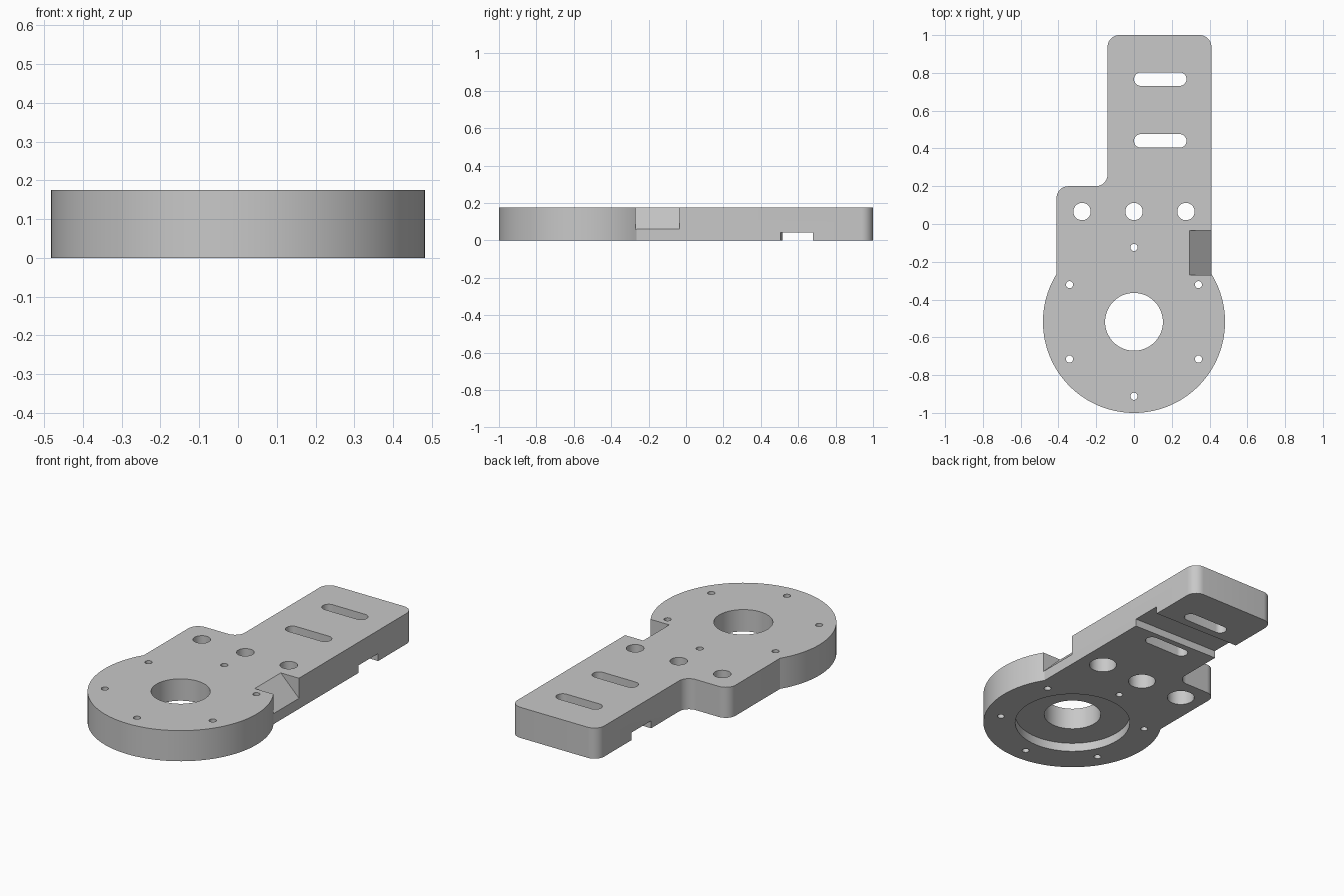
import bpy, bmesh, math
from mathutils import Vector

cube = bpy.data.objects.get("Cube")
if cube:
    bpy.data.objects.remove(cube, do_unlink=True)

HEIGHT = 0.175
HUB_Y, HUB_R = -0.518, 0.482
SIDE, ARM_LEFT, SHOULDER_Y = 0.41, -0.14, 0.2
CORNER = 0.062

grey = bpy.data.materials.new("plain grey")
grey.use_nodes = True
colour = (0.58, 0.58, 0.58, 1)
grey.diffuse_color = colour
grey.node_tree.nodes["Principled BSDF"].inputs["Base Color"].default_value = colour


def arc(cx, cy, r, start, end, steps):
    angles = [math.radians(start + (end - start) * i / steps) for i in range(steps + 1)]
    return [(cx + r * math.cos(a), cy + r * math.sin(a)) for a in angles]


def prism(name, points, direction):
    """Solid made by sweeping a flat polygon along a direction."""
    bm = bmesh.new()
    face = bm.faces.new([bm.verts.new(p) for p in points])
    result = bmesh.ops.extrude_face_region(bm, geom=[face])
    moved = [g for g in result["geom"] if isinstance(g, bmesh.types.BMVert)]
    bmesh.ops.translate(bm, verts=moved, vec=Vector(direction))
    bmesh.ops.recalc_face_normals(bm, faces=bm.faces)
    mesh = bpy.data.meshes.new(name)
    bm.to_mesh(mesh)
    bm.free()
    mesh.materials.append(grey)
    obj = bpy.data.objects.new(name, mesh)
    bpy.context.collection.objects.link(obj)
    return obj


def upright(name, outline, bottom, top):
    return prism(name, [(x, y, bottom) for x, y in outline], (0, 0, top - bottom))


def cut(cutter):
    cutter.hide_render = True
    mod = plate.modifiers.new("cut", 'BOOLEAN')
    mod.operation, mod.solver, mod.object = 'DIFFERENCE', 'EXACT', cutter
    bpy.ops.object.modifier_apply(modifier=mod.name)
    bpy.data.objects.remove(cutter, do_unlink=True)


def bore(x, y, r, bottom=-0.1, top=0.3, sides=32):
    cut(upright("bore", arc(x, y, r, 0, 360, sides)[:-1], bottom, top))


# Plate outline: round hub, offset shoulder and long arm
join = math.degrees(math.acos(SIDE / HUB_R))
outline = arc(0, HUB_Y, HUB_R, -180 - join, join, 96)[::1]
outline = arc(0, HUB_Y, HUB_R, 180 - join, 360 + join, 96)
outline += arc(SIDE - CORNER, 1 - CORNER, CORNER, 0, 90, 10)
outline += arc(ARM_LEFT + CORNER, 1 - CORNER, CORNER, 90, 180, 10)
outline += arc(ARM_LEFT - CORNER, SHOULDER_Y + CORNER, CORNER, 0, -90, 10)
outline += arc(-SIDE + CORNER, SHOULDER_Y - CORNER, CORNER, 90, 180, 10)
plate = upright("mounting_plate", outline, 0, HEIGHT)
bpy.context.view_layer.objects.active = plate
plate.select_set(True)

# Hub: centre hole, round recess underneath and ring of small holes
bore(0, HUB_Y, 0.153, sides=64)
bore(0, HUB_Y, 0.31, top=0.05, sides=96)
for i in range(6):
    a = math.radians(30 + 60 * i)
    bore(0.394 * math.cos(a), HUB_Y + 0.394 * math.sin(a), 0.019, sides=24)

# Row of three bolt holes, widened from below
for x in (-0.275, 0, 0.275):
    bore(x, 0.066, 0.046)
    bore(x, 0.066, 0.073, top=0.12, sides=40)

# Adjustment slots in the arm
for y in (0.44, 0.767):
    r = 0.036
    slot = arc(0.278 - r, y, r, -90, 90, 14) + arc(r, y, r, 90, 270, 14)
    cut(upright("slot", slot, -0.1, 0.3))

# Shallow, slightly skewed channel across the underside of the arm
cut(upright("channel", [(-0.24, 0.517), (0.51, 0.503), (0.51, 0.678), (-0.24, 0.692)], -0.1, 0.043))

# Sloped notch on the side of the shoulder
cut(prism("notch", [(0.285, -0.27, 0.185), (0.435, -0.27, 0.035), (0.435, -0.27, 0.185)], (0, 0.235, 0)))

bpy.ops.object.shade_smooth_by_angle(angle=math.radians(30))
